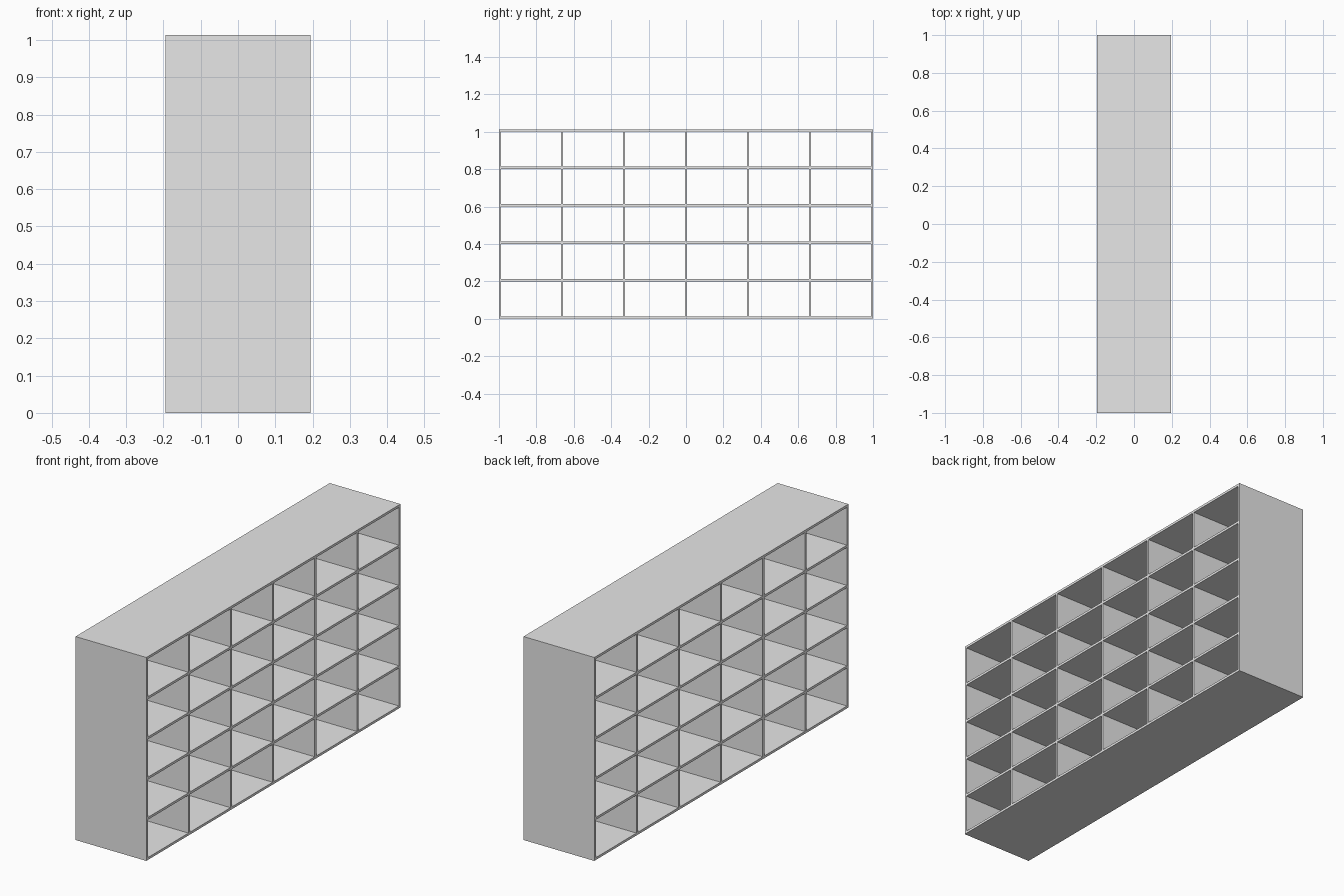
import bpy

cube = bpy.data.objects.get("Cube")
if cube:
    bpy.data.objects.remove(cube, do_unlink=True)

DEPTH, LENGTH, HEIGHT = 0.39, 2.0, 1.013
BOARD = 0.012
COLUMNS, ROWS = 6, 5

grey = bpy.data.materials.new("light grey")
grey.use_nodes = True
grey.diffuse_color = (0.8, 0.8, 0.8, 1)
grey.node_tree.nodes["Principled BSDF"].inputs["Base Color"].default_value = (0.8, 0.8, 0.8, 1)


def board(name, y, z, size_y, size_z):
    bpy.ops.mesh.primitive_cube_add(size=1, location=(0, y, z))
    ob = bpy.context.object
    ob.name = name
    ob.scale = (DEPTH, size_y, size_z)
    bpy.ops.object.transform_apply(location=False, rotation=False, scale=True)
    ob.data.materials.append(grey)


# Full-length horizontal boards
row_pitch = (HEIGHT - BOARD) / ROWS
for row in range(ROWS + 1):
    name = {0: "bottom_board", ROWS: "top_board"}.get(row, f"shelf_{row}")
    board(name, 0, BOARD / 2 + row * row_pitch, LENGTH, BOARD)

# End panels and dividers, fitted between the horizontal boards
column_pitch = (LENGTH - BOARD) / COLUMNS
for column in range(COLUMNS + 1):
    kind = "end_panel" if column in (0, COLUMNS) else "divider"
    y = -LENGTH / 2 + BOARD / 2 + column * column_pitch
    for row in range(ROWS):
        z = BOARD / 2 + (row + 0.5) * row_pitch
        board(f"{kind}_{column}_{row}", y, z, BOARD, row_pitch - BOARD)
